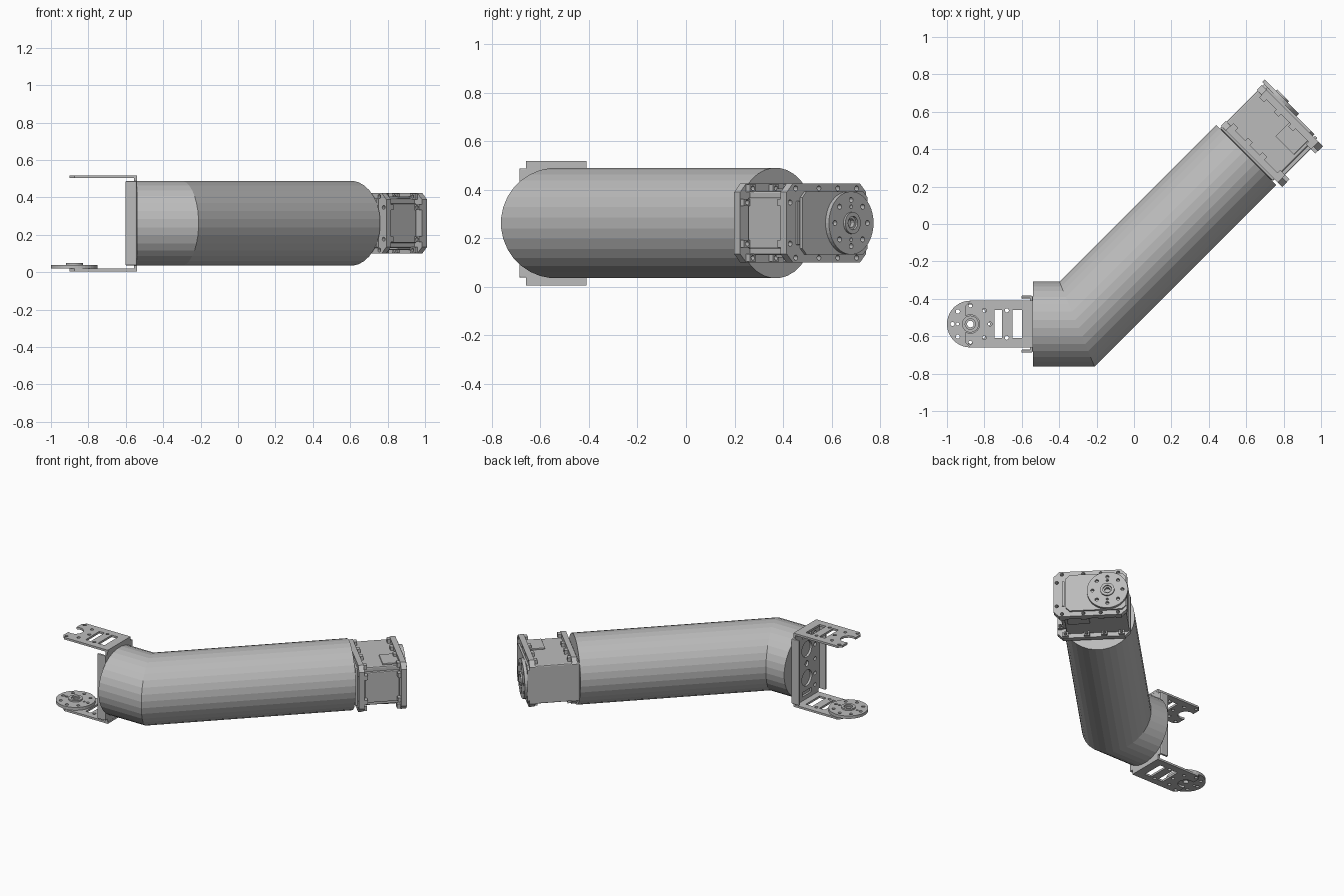
import bpy, bmesh
from math import sin, cos, pi, radians, tan
from mathutils import Matrix, Vector

if "Cube" in bpy.data.objects:
    bpy.data.objects.remove(bpy.data.objects["Cube"])

grey = bpy.data.materials.new("plain_grey")
grey.use_nodes = True
GREY = (0.5, 0.5, 0.5, 1)
grey.diffuse_color = GREY
grey.node_tree.nodes["Principled BSDF"].inputs["Base Color"].default_value = GREY

AXIS_Z, AXIS_Y, R = 0.262, -0.535, 0.228


def frame(x, y, z, origin):
    m = Matrix((x, y, z)).transposed().to_4x4()
    m.translation = Vector(origin)
    return m


S = 0.5 ** 0.5
TUBE_END = (0.6, 0.37, AXIS_Z)
# motor frame: local x is up, y runs across the tube, z runs along it
MOTOR = frame((0, 0, 1), (S, -S, 0), (S, S, 0), TUBE_END)
# web frame: local x is across, y is up, z points into the tube
WEB = frame((0, 1, 0), (0, 0, 1), (1, 0, 0), (0, AXIS_Y, AXIS_Z))


def add(name, mesh, matrix):
    ob = bpy.data.objects.new(name, mesh)
    bpy.context.collection.objects.link(ob)
    ob.matrix_world = matrix
    mesh.materials.clear()
    mesh.materials.append(grey)
    return ob


def circle(x, y, r, n=12):
    return [(x + r * cos(2 * pi * i / n), y + r * sin(2 * pi * i / n)) for i in range(n)]


def rect(x0, x1, y0, y1, c=0.0):
    if not c:
        return [(x0, y0), (x1, y0), (x1, y1), (x0, y1)]
    return [(x0 + c, y0), (x1 - c, y0), (x1, y0 + c), (x1, y1 - c),
            (x1 - c, y1), (x0 + c, y1), (x0, y1 - c), (x0, y0 + c)]


def plate(name, loops, z0, z1, matrix):
    """Flat sheet from an outline followed by hole loops."""
    cu = bpy.data.curves.new(name, "CURVE")
    cu.dimensions, cu.fill_mode = "2D", "BOTH"
    cu.extrude = (z1 - z0) / 2
    for pts in loops:
        sp = cu.splines.new("POLY")
        sp.points.add(len(pts) - 1)
        for p, (x, y) in zip(sp.points, pts):
            p.co = (x, y, 0, 1)
        sp.use_cyclic_u = True
    tmp = bpy.data.objects.new(name + "_outline", cu)
    bpy.context.collection.objects.link(tmp)
    dg = bpy.context.evaluated_depsgraph_get()
    mesh = bpy.data.meshes.new_from_object(tmp.evaluated_get(dg))
    bpy.data.objects.remove(tmp)
    bm = bmesh.new()
    bm.from_mesh(mesh)
    bmesh.ops.remove_doubles(bm, verts=bm.verts, dist=1e-5)
    bmesh.ops.recalc_face_normals(bm, faces=bm.faces)
    for f in bm.faces:
        f.smooth = False
    bm.to_mesh(mesh)
    bm.free()
    mesh.transform(Matrix.Translation((0, 0, (z0 + z1) / 2)))
    return add(name, mesh, matrix)


def box(name, x, y, z, matrix, bevel=0.0):
    bm = bmesh.new()
    bmesh.ops.create_cube(bm, size=1)
    for v in bm.verts:
        v.co = [a + (b - a) * (c + 0.5) for c, (a, b) in zip(v.co, (x, y, z))]
    if bevel:
        bmesh.ops.bevel(bm, geom=bm.edges[:], offset=bevel, segments=2, affect="EDGES", profile=0.5)
    mesh = bpy.data.meshes.new(name)
    bm.to_mesh(mesh)
    bm.free()
    return add(name, mesh, matrix)


# Mitred tube: a short straight stub and a long arm turned by 45 degrees
def tube(sides=32):
    bm = bmesh.new()
    rings = [[], [], []]
    for i in range(sides):
        a = 2 * pi * (i + 0.5) / sides
        side, up = R * cos(a), AXIS_Z + R * sin(a)
        rings[0].append(bm.verts.new((-0.54, AXIS_Y + side, up)))
        rings[1].append(bm.verts.new((-0.305 - side * tan(radians(22.5)), AXIS_Y + side, up)))
        rings[2].append(bm.verts.new((TUBE_END[0] - side * S, TUBE_END[1] + side * S, up)))
    for lo, hi in zip(rings, rings[1:]):
        for i in range(sides):
            j = (i + 1) % sides
            bm.faces.new((lo[i], lo[j], hi[j], hi[i]))
    bm.faces.new(rings[0])
    bm.faces.new(rings[2])
    bmesh.ops.recalc_face_normals(bm, faces=bm.faces)
    mesh = bpy.data.meshes.new("arm_tube")
    bm.to_mesh(mesh)
    bm.free()
    add("arm_tube", mesh, Matrix())


tube()

# Bracket arms: forked ends, two slots and screw holes
HORN_X = -0.875
notch = [(HORN_X + 0.05 * cos(radians(a)), 0.05 * sin(radians(a))) for a in range(-120, 121, 20)]
outline = [(-0.9, -0.1), *notch, (-0.9, 0.1), (-0.875, 0.125), (-0.54, 0.125),
           (-0.54, -0.125), (-0.875, -0.125)]
holes = [rect(-0.745, -0.705, -0.075, 0.075), rect(-0.65, -0.6, -0.075, 0.075),
         circle(-0.77, 0, 0.011)]
for s in (-1, 1):
    holes += [circle(x, s * 0.073, 0.011) for x in (-0.8, -0.68)]
    holes.append(circle(HORN_X, s * 0.1, 0.011))
for name, z in (("lower", 0.005), ("upper", 0.503)):
    plate(name + "_bracket_arm", [outline] + holes, z, z + 0.014,
          Matrix.Translation((0, AXIS_Y, 0)))

# Bracket web with cable holes, and its folded side lips
web_holes = [circle(0, s * 0.1, 0.055, 20) for s in (-1, 1)] + [circle(0, 0, 0.02)]
for s in (-1, 1):
    web_holes += [circle(s * 0.09, h, 0.013) for h in (-0.18, -0.1, 0, 0.1, 0.18)]
    web_holes.append(rect(-0.05, 0.05, s * 0.2 - 0.015, s * 0.2 + 0.015))
plate("bracket_web", [rect(-0.125, 0.125, -0.255, 0.253)] + web_holes, -0.556, -0.541, WEB)
for name, s in (("left", 1), ("right", -1)):
    y = sorted((s * 0.137, s * 0.152))
    box(name + "_bracket_lip", y, (-0.225, 0.225), (-0.602, -0.545), WEB, 0.004)
    y = sorted((s * 0.12, s * 0.15))
    box(name + "_lip_fold", y, (-0.225, 0.225), (-0.556, -0.541), WEB, 0.004)


# Round drive horn with a ring of screw holes and a raised hub
def horn(name, matrix, r):
    ring = [circle(0.095 * cos(k * pi / 4), 0.095 * sin(k * pi / 4), 0.011) for k in range(8)]
    ring += [circle(s * 0.068, 0, 0.008) for s in (-1, 1)]
    plate(name + "_disc", [circle(0, 0, r, 40)] + ring + [circle(0, 0, 0.018)], 0, 0.02, matrix)
    plate(name + "_hub", [circle(0, 0, 0.045, 24), circle(0, 0, 0.028, 16)], 0.02, 0.03, matrix)


horn("bracket_horn", Matrix.Translation((HORN_X, AXIS_Y, 0.02)), 0.125)
horn("motor_horn", MOTOR @ Matrix.Translation((0, -0.085, 0.335)), 0.13)

# Motor body between two screw flanges
box("motor_body", (-0.132, 0.132), (-0.2, 0.2), (0, 0.3), MOTOR, 0.008)
box("motor_side_cover", (-0.105, 0.105), (0.2, 0.222), (0.06, 0.28), MOTOR, 0.005)
for name, s in (("top", 1), ("bottom", -1)):
    box(name + "_motor_panel", sorted((s * 0.13, s * 0.142)), (0.04, 0.18), (0.18, 0.288), MOTOR, 0.003)
screws = [(s * 0.143, v) for s in (-1, 1) for v in (-0.15, -0.04, 0.07, 0.205)]
screws += [(s * 0.085, 0.238) for s in (-1, 1)]
flange = [rect(-0.162, 0.162, -0.205, 0.258, 0.035)] + [circle(x, y, 0.011) for x, y in screws]
plate("inner_flange", flange, 0.015, 0.05, MOTOR)
plate("outer_flange", flange, 0.285, 0.322, MOTOR)
plate("outer_face_panel", [rect(-0.13, 0.13, -0.2, 0.18, 0.025)], 0.32, 0.335, MOTOR)
box("cable_socket", (-0.09, 0.09), (0.188, 0.205), (0.32, 0.332), MOTOR, 0.003)

# Screw clips standing against the inner sides of both flanges
for k, (x, y) in enumerate(screws):
    for name, z in (("inner", (0.05, 0.072)), ("outer", (0.265, 0.285))):
        plate(f"{name}_clip_{k}", [rect(x - 0.015, x + 0.015, y - 0.018, y + 0.018),
                                   circle(x, y, 0.01)], z[0], z[1], MOTOR)
